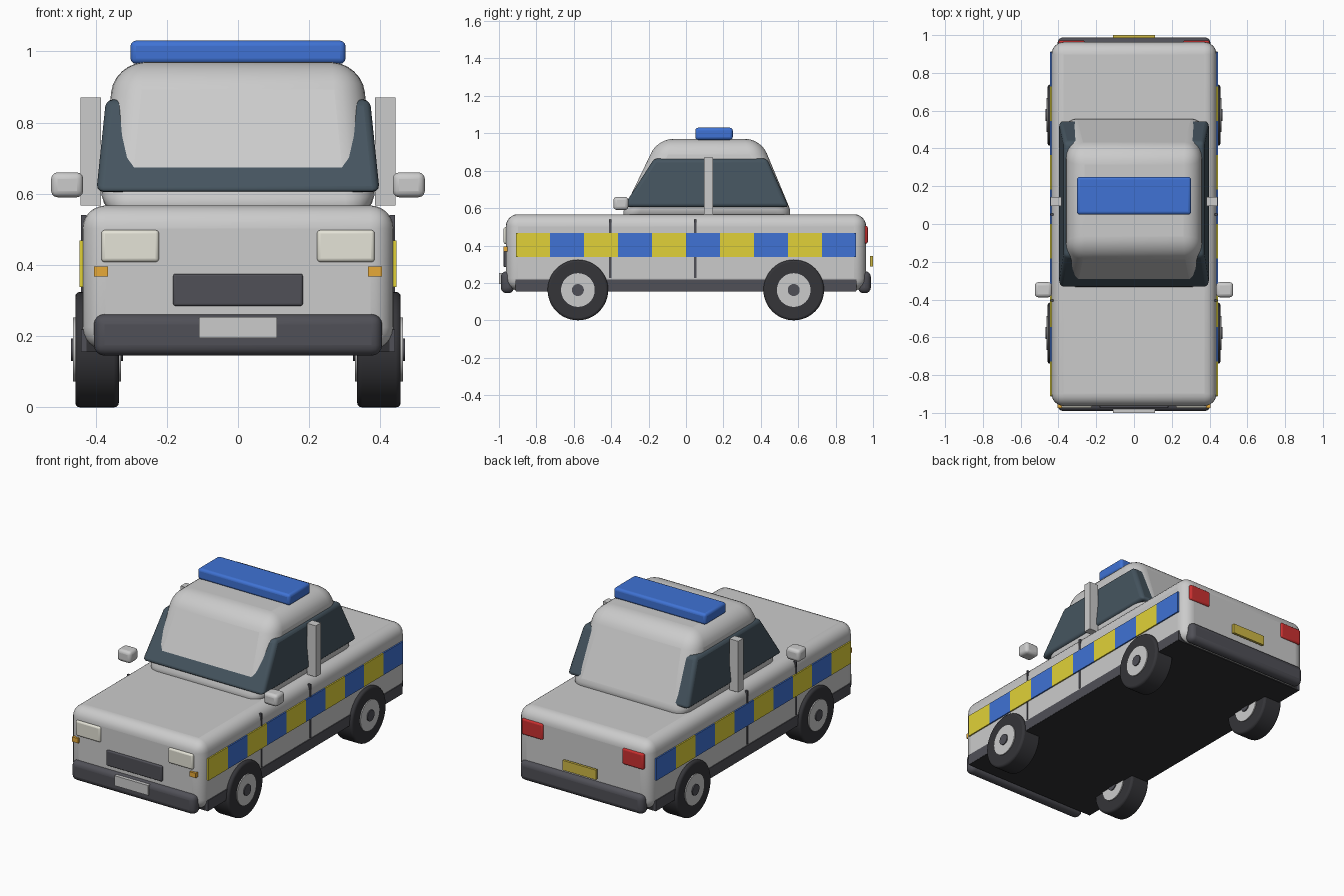
import bpy, bmesh, math

if "Cube" in bpy.data.objects:
    bpy.data.objects.remove(bpy.data.objects["Cube"])

def material(name, r, g, b):
    m = bpy.data.materials.new(name)
    m.diffuse_color = (r, g, b, 1)
    m.use_nodes = True
    m.node_tree.nodes["Principled BSDF"].inputs["Base Color"].default_value = m.diffuse_color
    return m

DARK = material("dark_trim", 0.08, 0.08, 0.095)
UNDER = material("underside", 0.03, 0.03, 0.033)
TYRE = material("rubber", 0.035, 0.035, 0.04)
GLASS = material("glass", 0.06, 0.09, 0.115)
BLUE = material("blue", 0.05, 0.17, 0.66)
YELLOW = material("yellow", 0.75, 0.64, 0.04)
PLATE = material("rear_plate_yellow", 0.62, 0.48, 0.06)
RED = material("red", 0.6, 0.03, 0.03)
AMBER = material("amber", 0.8, 0.4, 0.04)
LAMP = material("lamp", 0.78, 0.77, 0.68)

def finish(ob, mat=None, bevel=0, segments=4):
    if mat:
        ob.data.materials.append(mat)
    if bevel:
        b = ob.modifiers.new("bevel", 'BEVEL')
        b.width, b.segments = bevel, segments
        b.limit_method = 'ANGLE'
        b.angle_limit = math.radians(40)
    bpy.ops.object.select_all(action='DESELECT')
    ob.select_set(True)
    bpy.context.view_layer.objects.active = ob
    bpy.ops.object.shade_smooth_by_angle(angle=math.radians(35))
    return ob

def frustum(name, bottom, top, mat=None, bevel=0, segments=4):
    """Tapered block; each end is (half_width, y0, y1, z)."""
    bm = bmesh.new()
    rings = []
    for w, y0, y1, z in (bottom, top):
        rings.append([bm.verts.new(p) for p in
                      ((-w, y0, z), (w, y0, z), (w, y1, z), (-w, y1, z))])
    lo, hi = rings
    bm.faces.new(lo[::-1])
    bm.faces.new(hi)
    for i in range(4):
        j = (i + 1) % 4
        bm.faces.new((lo[i], lo[j], hi[j], hi[i]))
    me = bpy.data.meshes.new(name)
    bm.to_mesh(me)
    bm.free()
    ob = bpy.data.objects.new(name, me)
    bpy.context.collection.objects.link(ob)
    return finish(ob, mat, bevel, segments)

def box(name, x, y, z, mat=None, bevel=0, segments=3):
    w = (x[1] - x[0]) / 2
    ob = frustum(name, (w, y[0], y[1], z[0]), (w, y[0], y[1], z[1]), mat, bevel, segments)
    ob.location.x = (x[0] + x[1]) / 2
    return ob

def pair(name, x, y, z, mat=None, bevel=0):
    """The same block on the left and the right side."""
    box("right_" + name, x, y, z, mat, bevel)
    box("left_" + name, (-x[1], -x[0]), y, z, mat, bevel)

def disc(name, x, y, z, radius, width, mat=None, bevel=0):
    bpy.ops.mesh.primitive_cylinder_add(vertices=48, radius=radius, depth=width,
                                        location=(x, y, z), rotation=(0, math.pi / 2, 0))
    ob = bpy.context.object
    ob.name = name
    return finish(ob, mat, bevel, 3)

# Body shell, floor and sills
box("body", (-0.437, 0.437), (-0.963, 0.963), (0.16, 0.567), None, 0.065, 6)
box("underbody_sill", (-0.44, 0.44), (-0.91, 0.91), (0.155, 0.217), UNDER)
pair("sill_trim", (0.425, 0.441), (-0.912, 0.912), (0.157, 0.218), DARK)

# Cabin and the glass that pokes out of it
frustum("cabin", (0.392, -0.362, 0.583, 0.53), (0.348, -0.15, 0.40, 0.97), None, 0.085, 6)
frustum("window_glass", (0.398, -0.337, 0.55, 0.605), (0.371, -0.17, 0.433, 0.865), GLASS, 0.02, 3)
pair("door_pillar", (0.385, 0.443), (0.096, 0.144), (0.567, 0.87))
box("roof_light_bar", (-0.302, 0.302), (0.05, 0.25), (0.965, 1.03), BLUE, 0.015)

# Bumpers, plates and grille
box("front_bumper", (-0.405, 0.405), (-0.99, -0.92), (0.145, 0.262), DARK, 0.03, 4)
box("rear_bumper", (-0.405, 0.405), (0.92, 0.988), (0.145, 0.262), DARK, 0.03, 4)
box("front_plate", (-0.11, 0.11), (-1.0, -0.98), (0.195, 0.254))
box("rear_plate", (-0.11, 0.11), (0.985, 1.0), (0.287, 0.345), PLATE)
box("grille", (-0.182, 0.182), (-0.975, -0.95), (0.285, 0.375), DARK, 0.006)

# Lamps
pair("headlight", (0.222, 0.384), (-0.975, -0.94), (0.408, 0.498), LAMP, 0.01)
pair("indicator", (0.365, 0.405), (-0.975, -0.935), (0.367, 0.395), AMBER)
pair("tail_light", (0.26, 0.4), (0.94, 0.972), (0.41, 0.505), RED, 0.01)

# Mirrors and door gaps
pair("mirror", (0.435, 0.525), (-0.388, -0.308), (0.59, 0.66), None, 0.018)
for part, y in (("front", -0.405), ("rear", 0.05)):
    pair(part + "_door_gap", (0.425, 0.441), (y - 0.006, y + 0.006), (0.225, 0.54), DARK)

# Chequered side stripes
for i in range(10):
    y0 = -0.91 + 0.182 * i
    pair(f"stripe_{i + 1}", (0.425, 0.445), (y0, y0 + 0.182), (0.338, 0.468),
         BLUE if i % 2 else YELLOW)

# Wheels
for side, s in (("right", 1), ("left", -1)):
    for end, y in (("front", -0.578), ("rear", 0.576)):
        name = f"{side}_{end}_"
        disc(name + "tyre", s * 0.396, y, 0.162, 0.162, 0.122, TYRE, 0.012)
        disc(name + "hub", s * 0.396, y, 0.162, 0.09, 0.134)
        disc(name + "hub_cap", s * 0.396, y, 0.162, 0.032, 0.146, DARK)
